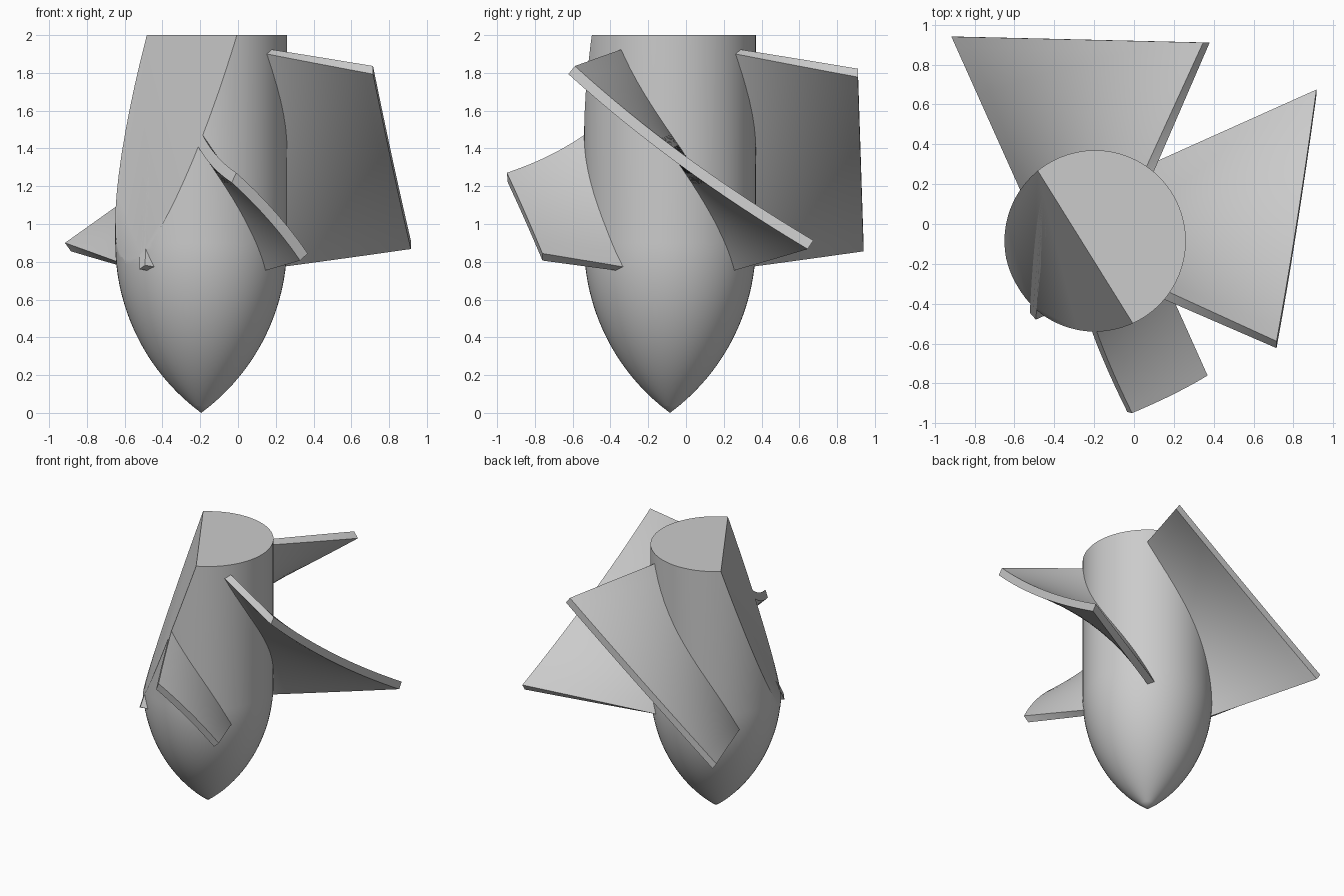
import bpy, bmesh, math
from mathutils import Vector, Matrix

if "Cube" in bpy.data.objects:
    bpy.data.objects.remove(bpy.data.objects["Cube"], do_unlink=True)

grey = bpy.data.materials.new("plain grey")
grey.use_nodes = True
grey.diffuse_color = (0.6, 0.6, 0.6, 1)
grey.node_tree.nodes["Principled BSDF"].inputs["Base Color"].default_value = (0.6, 0.6, 0.6, 1)

AXIS = Vector((-0.195, -0.085, 0))    # hub axis on the ground
RADIUS, NOSE, TOP = 0.455, 0.9, 2.0
THICK = 0.055

# Sloping plane that slices one corner off the whole part
CUT_NORMAL = Vector((-0.849, -0.529, 0.331))
CUT_POINT = AXIS + Vector((-0.849, -0.529, 0)) * 0.058 + Vector((0, 0, TOP))


def finish(name, bm):
    """Slice with the sloping plane, cap the cut and make the object."""
    cut = bmesh.ops.bisect_plane(bm, geom=bm.verts[:] + bm.edges[:] + bm.faces[:],
                                 plane_co=CUT_POINT, plane_no=CUT_NORMAL, clear_outer=True)
    edges = [e for e in cut["geom_cut"] if isinstance(e, bmesh.types.BMEdge)]
    if edges:
        bmesh.ops.holes_fill(bm, edges=edges, sides=0)
    bmesh.ops.recalc_face_normals(bm, faces=bm.faces[:])
    mesh = bpy.data.meshes.new(name)
    bm.to_mesh(mesh)
    bm.free()
    mesh.materials.append(grey)
    obj = bpy.data.objects.new(name, mesh)
    bpy.context.collection.objects.link(obj)
    bpy.ops.object.select_all(action="DESELECT")
    obj.select_set(True)
    bpy.context.view_layer.objects.active = obj
    bpy.ops.object.shade_smooth_by_angle(angle=math.radians(30))


# Hub: pointed ogive nose under a cylinder, spun round the axis
bm = bmesh.new()
rho = (RADIUS ** 2 + NOSE ** 2) / (2 * RADIUS)
steps = 24
profile = [(0, 0)]
for i in range(1, steps + 1):
    z = NOSE * i / steps
    profile.append((math.sqrt(rho ** 2 - (NOSE - z) ** 2) - rho + RADIUS, z))
profile += [(RADIUS, TOP), (0, TOP)]
verts = [bm.verts.new(AXIS + Vector((r, 0, z))) for r, z in profile]
edges = [bm.edges.new(pair) for pair in zip(verts, verts[1:])]
bmesh.ops.spin(bm, geom=verts + edges, cent=AXIS, axis=(0, 0, 1),
               angle=math.tau, steps=64, use_merge=True)
bmesh.ops.remove_doubles(bm, verts=bm.verts[:], dist=1e-4)
flat = [f for f in bm.faces if all(v.co.z > TOP - 1e-4 for v in f.verts)]
bmesh.ops.dissolve_faces(bm, faces=flat)
finish("hub", bm)


def blade(name, angle, low_reach, high_reach):
    """Twisted plate, ruled between a straight lower and upper edge."""
    bm = bmesh.new()
    bmesh.ops.create_cube(bm, size=2)
    bmesh.ops.subdivide_edges(bm, edges=bm.edges[:], cuts=15, use_grid_fill=True)
    turn = Matrix.Rotation(math.radians(angle), 3, "Z")
    for v in bm.verts:
        a, s, side = (v.co.x + 1) / 2, (v.co.y + 1) / 2, v.co.z
        u = 0.2 + a * (low_reach + s * (high_reach - low_reach) - 0.2)
        low = Vector((u, 0.39 + 0.46 * (u - 0.34), 0.775 + 0.15 * (u - 0.34)))
        high = Vector((u, -0.28 - 0.445 * (u - 0.37), 1.91 - 0.176 * (u - 0.37)))
        chord = (high - low).normalized()
        normal = Vector((0, chord.z, -chord.y))
        v.co = AXIS + turn @ (low.lerp(high, s) + normal * side * THICK / 2)
    finish(name, bm)


# Four blades a quarter turn apart, each trimmed to its own reach
blade("left_blade", 0, 1.11, 0.91)
blade("back_blade", 90, 1.025, 0.995)
blade("right_blade_stub", 180, 1.0, 1.0)
blade("front_blade", 270, 0.675, 1.135)
